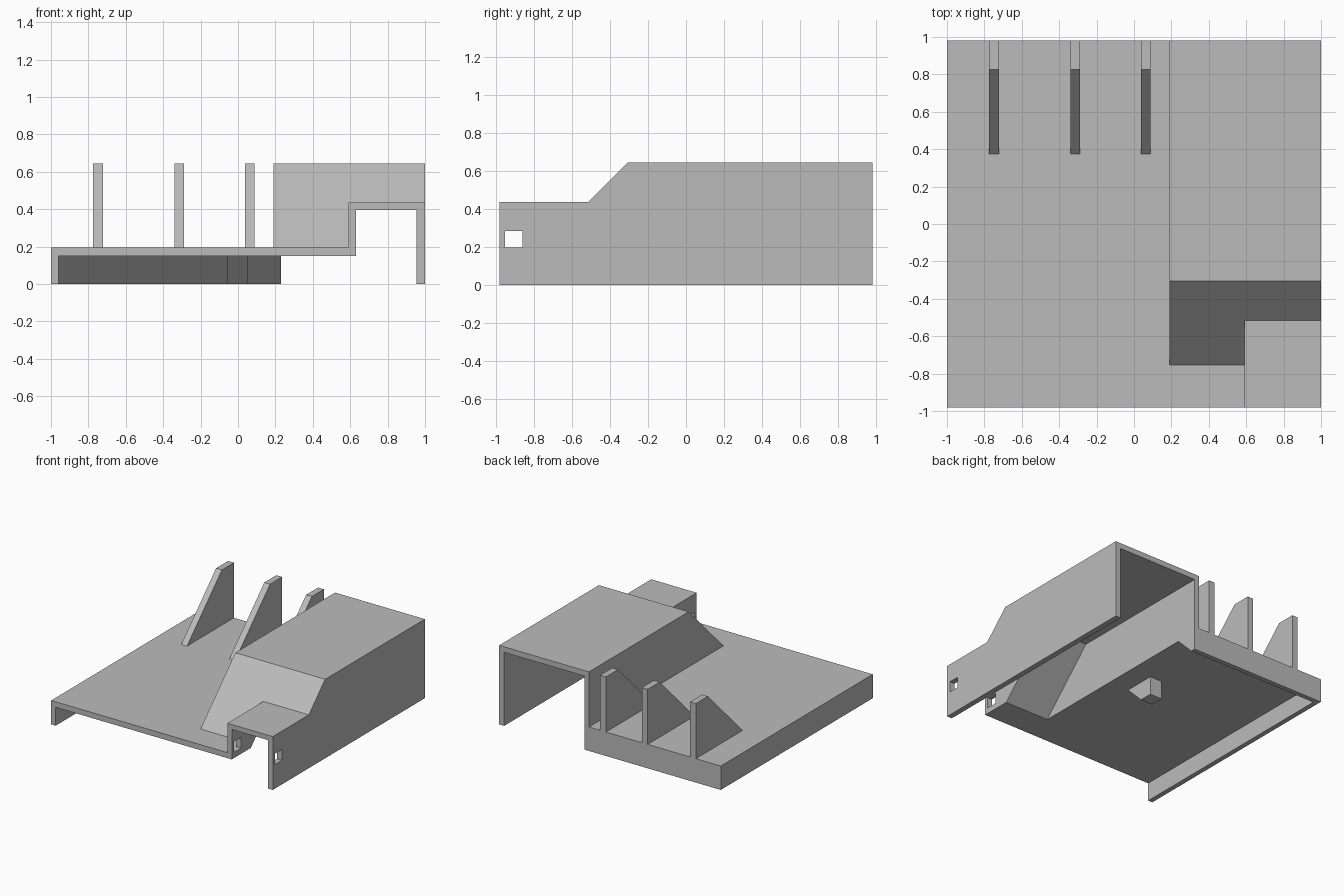
import bpy
import bmesh

if "Cube" in bpy.data.objects:
    bpy.data.objects.remove(bpy.data.objects["Cube"], do_unlink=True)

grey = bpy.data.materials.new("light_grey")
grey.use_nodes = True
COLOUR = (0.5, 0.5, 0.5, 1)
grey.diffuse_color = COLOUR
grey.node_tree.nodes["Principled BSDF"].inputs["Base Color"].default_value = COLOUR


def prism(name, points, lo, hi, axis="x"):
    """Extrude a flat profile: (y, z) points along x, or (x, y) points along z."""
    bm = bmesh.new()
    if axis == "x":
        verts = [bm.verts.new((lo, a, b)) for a, b in points]
        step = (hi - lo, 0, 0)
    else:
        verts = [bm.verts.new((a, b, lo)) for a, b in points]
        step = (0, 0, hi - lo)
    face = bm.faces.new(verts)
    extruded = bmesh.ops.extrude_face_region(bm, geom=[face], use_keep_orig=True)
    moved = [v for v in extruded["geom"] if isinstance(v, bmesh.types.BMVert)]
    bmesh.ops.translate(bm, verts=moved, vec=step)
    bmesh.ops.recalc_face_normals(bm, faces=bm.faces)
    mesh = bpy.data.meshes.new(name)
    bm.to_mesh(mesh)
    bm.free()
    mesh.materials.append(grey)
    obj = bpy.data.objects.new(name, mesh)
    bpy.context.collection.objects.link(obj)
    return obj


def rect(a0, b0, a1, b1):
    return [(a0, b0), (a1, b0), (a1, b1), (a0, b1)]


# Shared levels
F, B = -0.98, 0.98              # front and back
UNDER, DECK = 0.15, 0.195       # deck plate
STEP_IN, STEP = 0.395, 0.435    # low front cover
ROOF_IN, ROOF = 0.6, 0.645      # tall cover

# Points along the sloping front of the cover, outside and inside
foot, bend, crest = (-0.755, DECK), (-0.515, STEP), (-0.305, ROOF)
foot_in, bend_in, crest_in = (-0.735, UNDER), (-0.49, STEP_IN), (-0.285, ROOF_IN)

# Deck plate and its skirts
prism("deck", [(-1, F), (0.59, F), (0.59, foot[0]), (0.19, foot[0]), (0.19, B), (-1, B)],
      UNDER, DECK, "z")
prism("side_skirt", rect(F, 0, B, UNDER), -1, -0.96)
prism("back_skirt", [(B, 0), (B, UNDER), (0.79, UNDER), (0.94, 0)], -0.96, 0.23)

# Peg with a sloping front below the deck
prism("peg", [(0.25, 0), (0.25, UNDER), (-0.01, UNDER), (0.14, 0)], -0.06, 0.05)

# Tall cover
prism("inner_wall", [(foot[0], UNDER), (B, UNDER), (B, ROOF), crest, foot], 0.19, 0.23)
prism("roof", [crest, (B, ROOF), (B, ROOF_IN), crest_in], 0.23, 0.955)
prism("slope_long", [foot, crest, crest_in, foot_in, (foot[0], UNDER)], 0.23, 0.59)
prism("slope_short", [bend, crest, crest_in, bend_in], 0.59, 0.955)
outer_wall = prism("outer_wall", [(F, 0), (B, 0), (B, ROOF), crest, bend, (F, STEP)], 0.955, 1)

# Low front cover
step_wall = prism("step_wall", [(F, UNDER), foot_in, bend_in, bend, (F, STEP)], 0.59, 0.63)
prism("step_roof", [(F, STEP_IN), bend_in, bend, (F, STEP)], 0.63, 0.955)

# Square windows through both front walls
cutter = prism("window_cutter", rect(-0.95, 0.197, -0.86, 0.285), 0.5, 1.1)
cutter.hide_render = True
cutter.hide_viewport = True
cutter.display_type = "WIRE"
for wall in (outer_wall, step_wall):
    cut = wall.modifiers.new("window", "BOOLEAN")
    cut.operation = "DIFFERENCE"
    cut.solver = "EXACT"
    cut.object = cutter

# Upright ribs on the deck
rib = [(0.375, DECK), (B, DECK), (B, ROOF), (0.825, ROOF)]
for name, x in (("right_rib", -0.775), ("middle_rib", -0.34), ("left_rib", 0.037)):
    prism(name, rib, x, x + 0.052)
